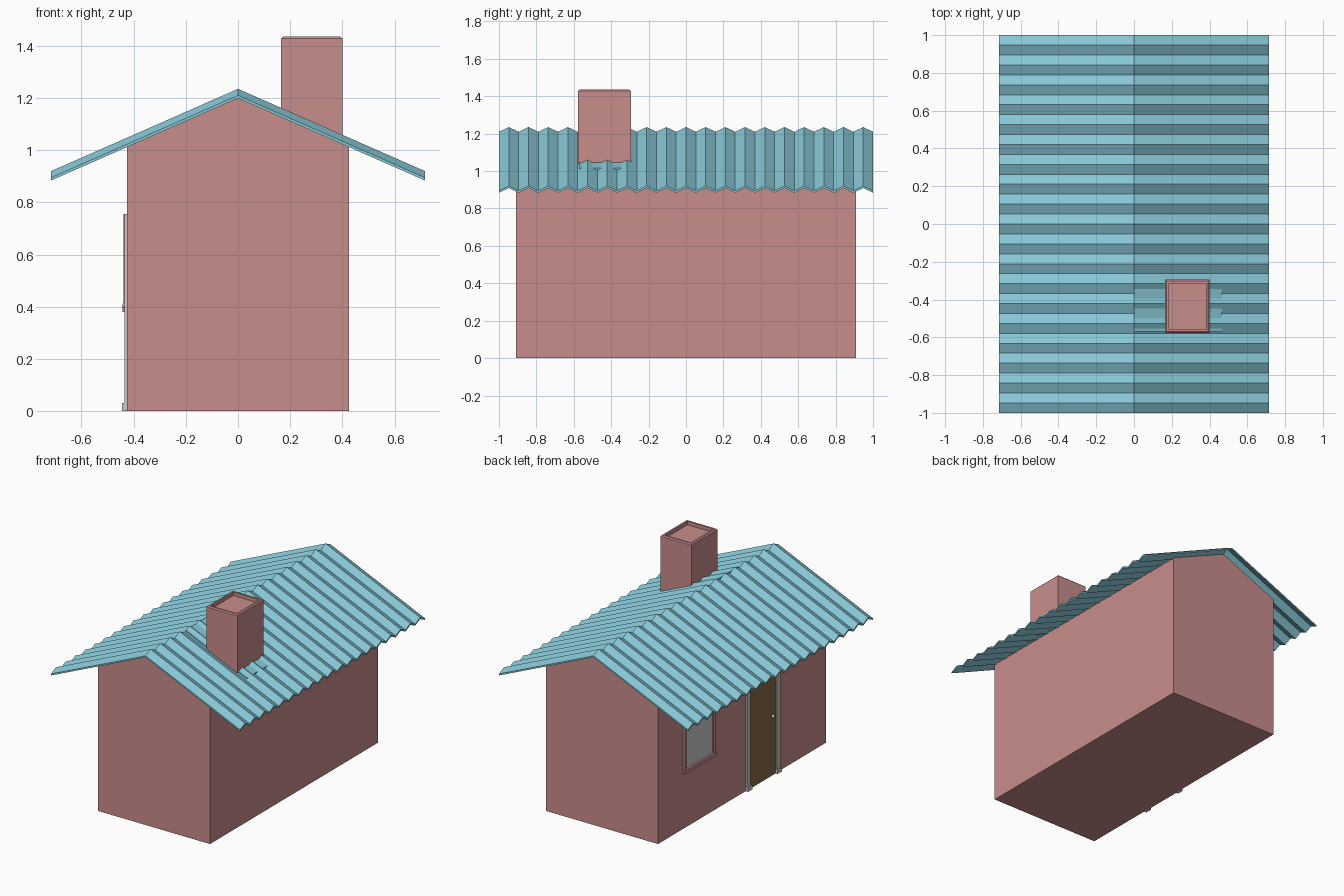
import bpy, bmesh

if "Cube" in bpy.data.objects:
    bpy.data.objects.remove(bpy.data.objects["Cube"])

SLOPE = 0.44


def material(name, rgb):
    m = bpy.data.materials.new(name)
    m.diffuse_color = (*rgb, 1)
    m.use_nodes = True
    m.node_tree.nodes["Principled BSDF"].inputs["Base Color"].default_value = m.diffuse_color
    return m


WALL = material("wall_pink", (0.58, 0.27, 0.26))
ROOF = material("roof_blue", (0.25, 0.58, 0.68))
WOOD = material("door_wood", (0.25, 0.15, 0.07))


def add_bmesh(name, bm, mat=None):
    bmesh.ops.recalc_face_normals(bm, faces=bm.faces)
    me = bpy.data.meshes.new(name)
    bm.to_mesh(me)
    bm.free()
    ob = bpy.data.objects.new(name, me)
    bpy.context.collection.objects.link(ob)
    if mat:
        me.materials.append(mat)
    return ob


def prism(name, profile, y0, y1, mat=None):
    """Extrude an xz profile along y."""
    bm = bmesh.new()
    face = bm.faces.new([bm.verts.new((x, y0, z)) for x, z in profile])
    new = bmesh.ops.extrude_face_region(bm, geom=[face])["geom"]
    verts = [g for g in new if isinstance(g, bmesh.types.BMVert)]
    bmesh.ops.translate(bm, verts=verts, vec=(0, y1 - y0, 0))
    return add_bmesh(name, bm, mat)


def box(name, x, y, z, mat=None):
    return prism(name, [(x[0], z[0]), (x[1], z[0]), (x[1], z[1]), (x[0], z[1])], *y, mat)


# house body with gable ends
prism("house_walls", [(-0.425, 0), (0.425, 0), (0.425, 1.018), (0, 1.203), (-0.425, 1.018)],
      -0.91, 0.91, WALL)

# corrugated roof: zigzag rows across eave, ridge, eave, in two layers
STRIPS, HALF, THICK = 38, 0.716, 0.011
bm = bmesh.new()
rings = []
for i in range(STRIPS + 1):
    y = -1 + 2 * i / STRIPS
    h = 1.235 if i % 2 else 1.21
    points = [(x, h - SLOPE * abs(x)) for x in (-HALF, 0, HALF)]
    points += [(x, z - THICK) for x, z in reversed(points)]
    rings.append([bm.verts.new((x, y, z)) for x, z in points])
for a, b in zip(rings, rings[1:]):
    for j in range(6):
        k = (j + 1) % 6
        bm.faces.new((a[j], a[k], b[k], b[j]))
for ring in (rings[0], rings[-1]):
    bm.faces.new((ring[0], ring[1], ring[4], ring[5]))
    bm.faces.new((ring[1], ring[2], ring[3], ring[4]))
add_bmesh("corrugated_roof", bm, ROOF)

# flat flashing strip from the ridge around the chimney
prism("chimney_flashing", [(0, 1.222), (0.465, 1.222 - SLOPE * 0.465),
                           (0.465, 1.214 - SLOPE * 0.465), (0, 1.214)], -0.57, -0.335, ROOF)

# chimney with a sunken top
chimney = box("chimney", (0.165, 0.40), (-0.577, -0.295), (1.0, 1.435), WALL)
bm = bmesh.new()
bm.from_mesh(chimney.data)
bm.normal_update()
top = [f for f in bm.faces if f.normal.z > 0.9]
bmesh.ops.bevel(bm, geom=list(top[0].edges), offset=0.007, segments=1, affect='EDGES')
bm.normal_update()
top = [f for f in bm.faces if f.normal.z > 0.9]
bmesh.ops.inset_region(bm, faces=top, thickness=0.017)
inner = bmesh.ops.extrude_face_region(bm, geom=top)["geom"]
bmesh.ops.delete(bm, geom=top, context='FACES')
bmesh.ops.translate(bm, verts=[g for g in inner if isinstance(g, bmesh.types.BMVert)],
                    vec=(0, 0, -0.025))
bm.to_mesh(chimney.data)
bm.free()

# door, frame posts with plinths, lintel and knob on the left wall
box("door", (-0.428, -0.42), (-0.365, -0.08), (0, 0.72), WOOD)
for label, y in (("back", -0.06), ("front", -0.38)):
    box(f"door_post_{label}", (-0.436, -0.42), (y - 0.018, y + 0.018), (0, 0.755))
    box(f"door_plinth_{label}", (-0.444, -0.42), (y - 0.023, y + 0.023), (0, 0.03))
box("door_lintel", (-0.436, -0.42), (-0.398, -0.042), (0.72, 0.755))
bpy.ops.mesh.primitive_uv_sphere_add(segments=12, ring_count=8, radius=0.011,
                                     location=(-0.433, -0.325, 0.405))
bpy.context.object.name = "door_knob"
bpy.ops.object.shade_smooth_by_angle()

# window pane, slim wall-coloured surround and sill
box("window_pane", (-0.429, -0.42), (0.325, 0.62), (0.40, 0.735))
for label, y in (("back", 0.628), ("front", 0.317)):
    box(f"window_side_{label}", (-0.438, -0.42), (y - 0.009, y + 0.009), (0.40, 0.755), WALL)
box("window_head", (-0.438, -0.42), (0.308, 0.637), (0.735, 0.755), WALL)
box("window_sill", (-0.442, -0.42), (0.30, 0.645), (0.38, 0.405), WALL)
